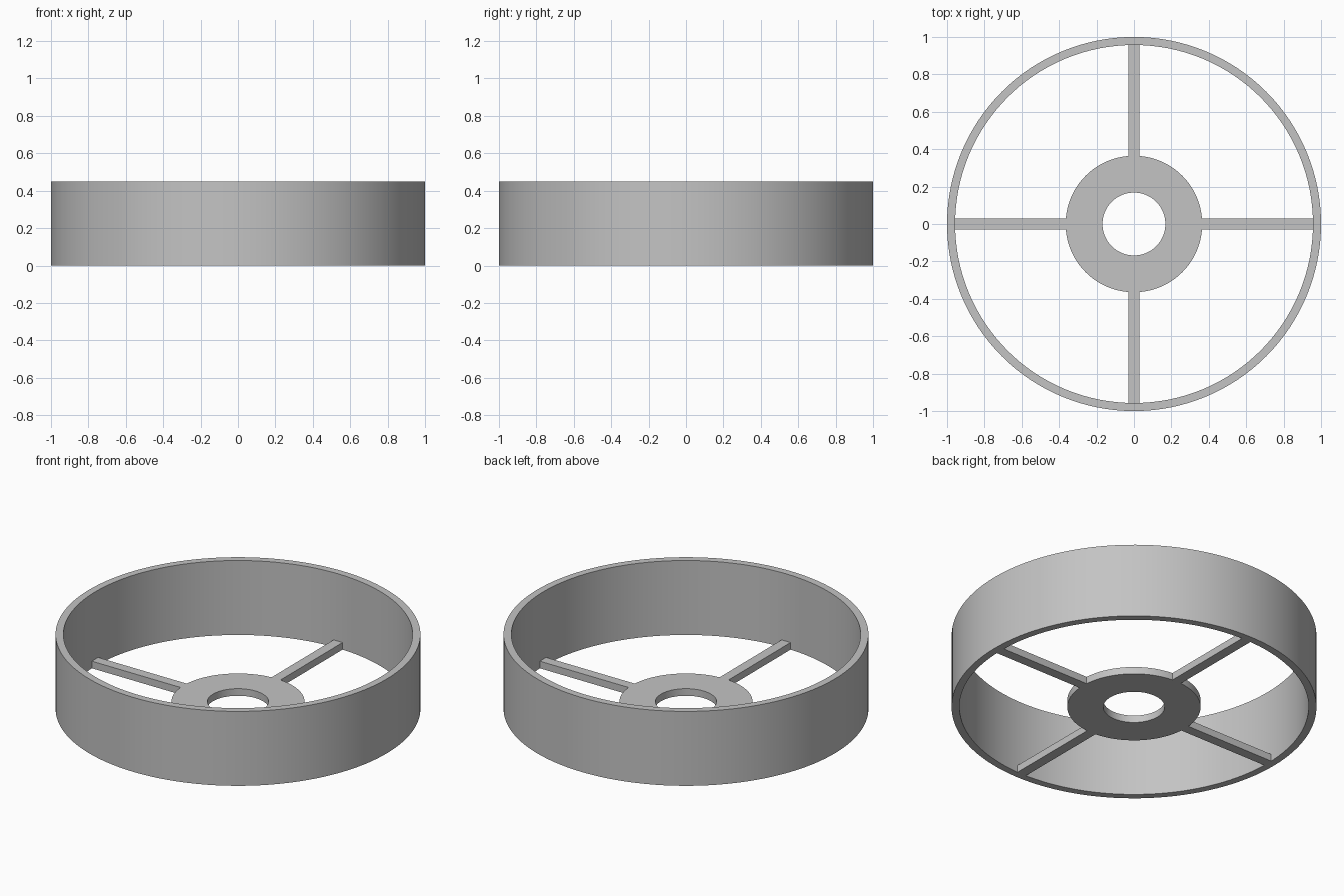
import bpy
import bmesh
from math import cos, sin, pi, radians

cube = bpy.data.objects.get("Cube")
if cube:
    bpy.data.objects.remove(cube, do_unlink=True)

HEIGHT = 0.45
PLATE = 0.043      # thickness of hub and spokes
RIM_IN = 0.957
HUB_OUT = 0.365
SPOKE_W = 0.06

grey = bpy.data.materials.new("light grey")
grey.use_nodes = True
colour = (0.55, 0.55, 0.55, 1)
grey.diffuse_color = colour
grey.node_tree.nodes["Principled BSDF"].inputs["Base Color"].default_value = colour


def add_object(name, bm):
    bmesh.ops.recalc_face_normals(bm, faces=bm.faces)
    mesh = bpy.data.meshes.new(name)
    bm.to_mesh(mesh)
    bm.free()
    mesh.materials.append(grey)
    obj = bpy.data.objects.new(name, mesh)
    bpy.context.collection.objects.link(obj)
    return obj


def ring(name, outer, inner, height, sides=128):
    """Rectangular section swept round the z axis."""
    bm = bmesh.new()
    section = [(outer, 0), (outer, height), (inner, height), (inner, 0)]
    loops = []
    for i in range(sides):
        a = 2 * pi * i / sides
        loops.append([bm.verts.new((r * cos(a), r * sin(a), z)) for r, z in section])
    for i in range(sides):
        here, after = loops[i], loops[(i + 1) % sides]
        for j in range(4):
            k = (j + 1) % 4
            bm.faces.new((here[j], after[j], after[k], here[k]))
    obj = add_object(name, bm)
    bpy.ops.object.select_all(action='DESELECT')
    obj.select_set(True)
    bpy.context.view_layer.objects.active = obj
    bpy.ops.object.shade_smooth_by_angle(angle=radians(30))
    return obj


def spoke(name, angle):
    """Flat bar from hub to rim, ends tucked just inside both."""
    start, end = HUB_OUT - 0.004, RIM_IN + 0.003
    bm = bmesh.new()
    bmesh.ops.create_cube(bm, size=1)
    bmesh.ops.scale(bm, vec=(end - start, SPOKE_W, PLATE), verts=bm.verts)
    bmesh.ops.translate(bm, vec=((start + end) / 2, 0, PLATE / 2), verts=bm.verts)
    obj = add_object(name, bm)
    obj.rotation_euler.z = angle


# Outer rim and centre hub
ring("rim", 1.0, RIM_IN, HEIGHT)
ring("hub", HUB_OUT, 0.168, PLATE)

# Four spokes
for i, side in enumerate(("left", "back", "right", "front")):
    spoke(side + "_spoke", i * pi / 2)
